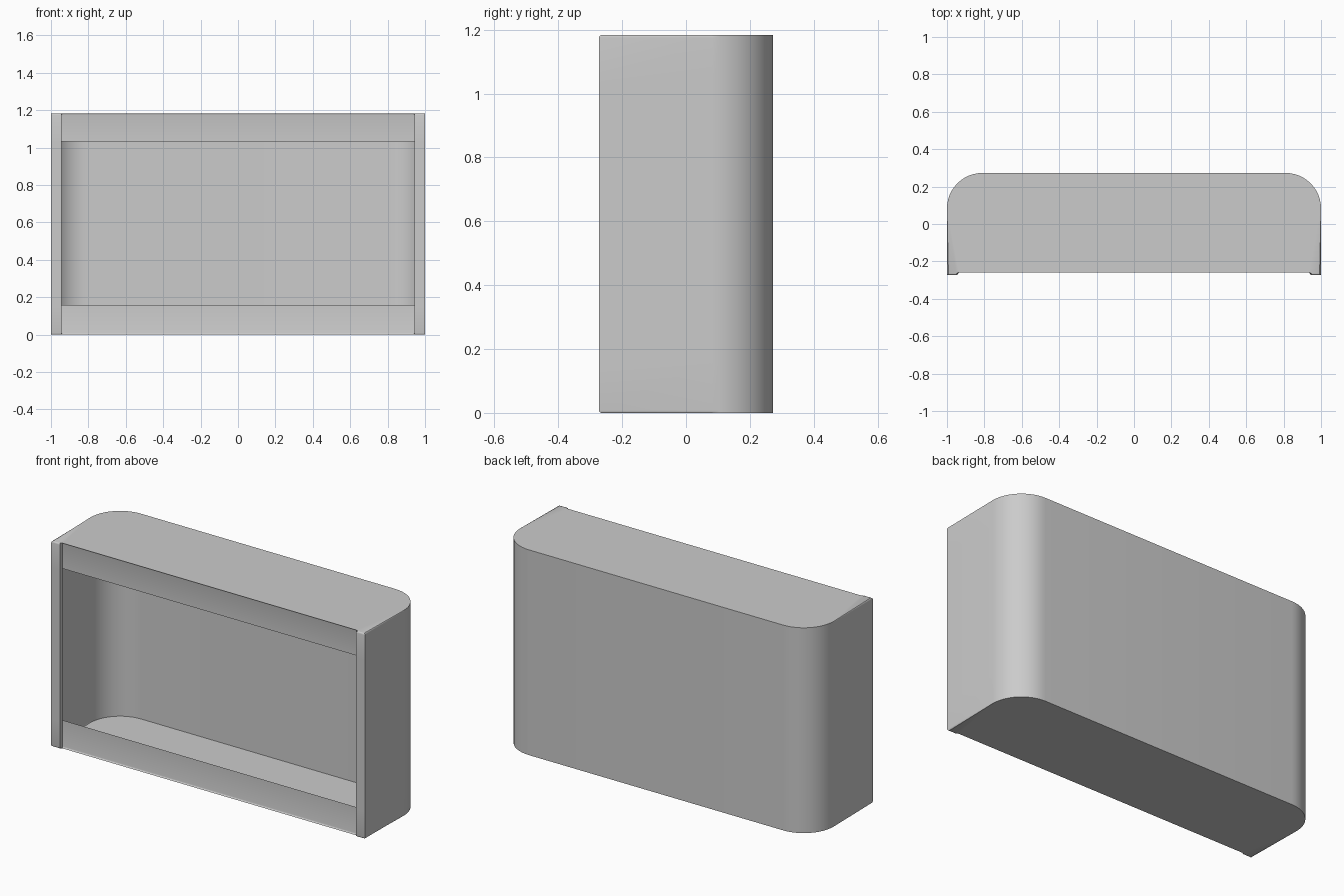
import bpy, bmesh, math

if "Cube" in bpy.data.objects:
    bpy.data.objects.remove(bpy.data.objects["Cube"])

HALF_W, HALF_D, HEIGHT = 1.0, 0.273, 1.183
POST, STEP, RADIUS = 0.057, 0.021, 0.19
LAYERS = [0.0, 0.158, 1.032, HEIGHT]   # floor, lower lip, upper lip, roof
SEGS = 12

# Plan outline, right half: front notch, post, side, rounded back corner
right = [(HALF_W - POST, -HALF_D + STEP), (HALF_W - POST, -HALF_D), (HALF_W, -HALF_D)]
for i in range(SEGS + 1):
    a = math.pi / 2 * i / SEGS
    right.append((HALF_W - RADIUS + RADIUS * math.cos(a),
                  HALF_D - RADIUS + RADIUS * math.sin(a)))
outline = right + [(-x, y) for x, y in reversed(right)]
n = len(outline)

# Thin sheet shell: stacked outlines joined by walls, with the front left open
bm = bmesh.new()
rings = [[bm.verts.new((x, y, z)) for x, y in outline] for z in LAYERS]
for k in range(len(rings) - 1):
    lo, hi = rings[k], rings[k + 1]
    for i in range(n):
        j = (i + 1) % n
        if k == 1 and i == n - 1:      # opening between the two lips
            continue
        bm.faces.new((lo[i], lo[j], hi[j], hi[i]))
bm.faces.new(list(reversed(rings[0])))
bm.faces.new(rings[-1])

# Softened rims around the roof and floor
rims = [bm.edges.get((r[i], r[(i + 1) % n])) for r in (rings[0], rings[-1]) for i in range(n)]
bmesh.ops.bevel(bm, geom=rims, offset=0.008, segments=3, profile=0.5, affect='EDGES')

mesh = bpy.data.meshes.new("open_cabinet_shell")
bm.to_mesh(mesh)
bm.free()
shell = bpy.data.objects.new("open_cabinet_shell", mesh)
bpy.context.collection.objects.link(shell)
bpy.context.view_layer.objects.active = shell
shell.select_set(True)
bpy.ops.object.shade_smooth_by_angle(angle=math.radians(35))
